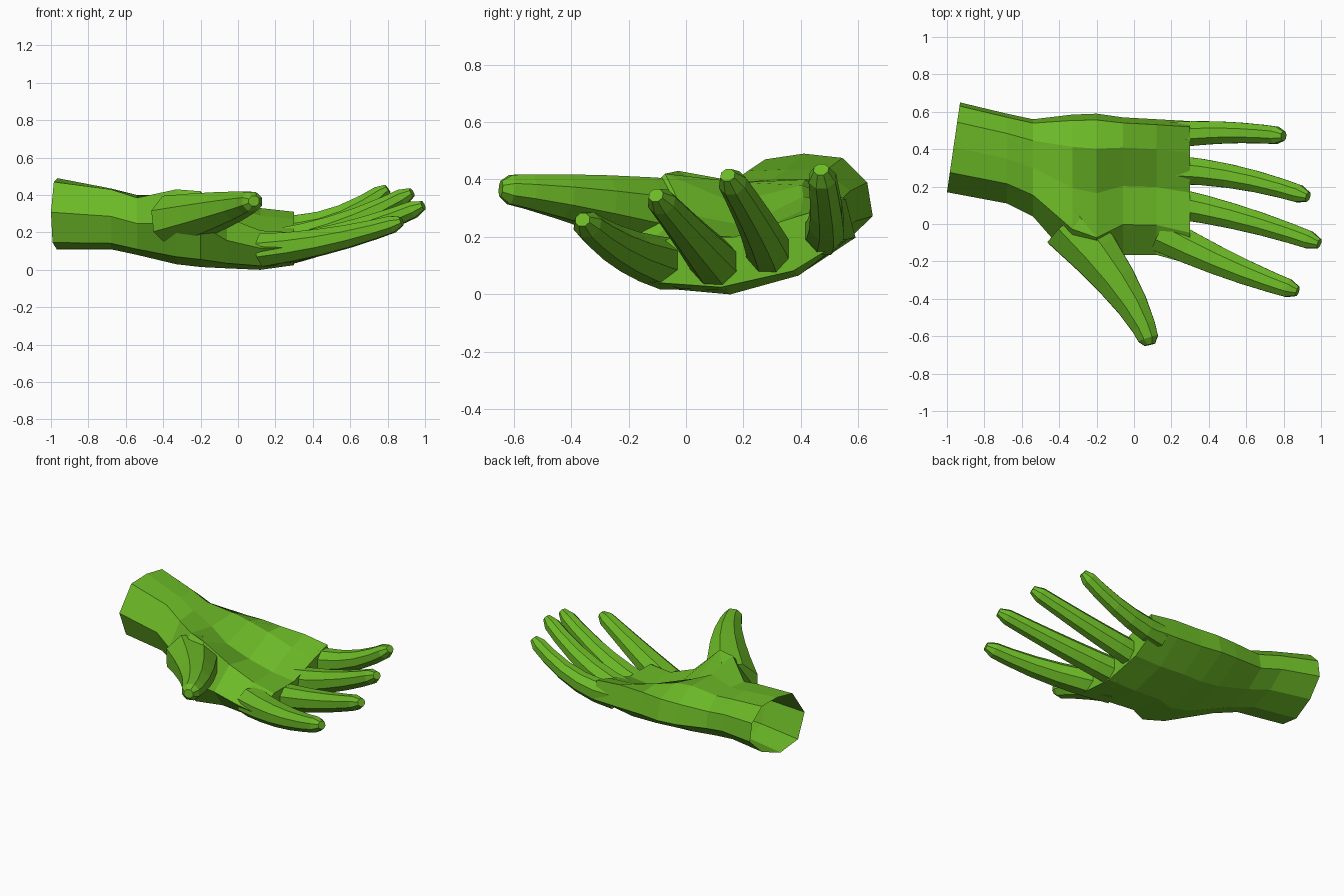
import bpy, bmesh, math
from mathutils import Vector

if "Cube" in bpy.data.objects:
    bpy.data.objects.remove(bpy.data.objects["Cube"])

green = bpy.data.materials.new("green")
green.diffuse_color = (0.15, 0.49, 0.02, 1)
green.use_nodes = True
green.node_tree.nodes["Principled BSDF"].inputs["Base Color"].default_value = green.diffuse_color


def loft(name, rings):
    """Skin a list of equal-length point rings and cap both ends."""
    bm = bmesh.new()
    vs = [[bm.verts.new(p) for p in r] for r in rings]
    n = len(vs[0])
    for a, b in zip(vs, vs[1:]):
        for i in range(n):
            j = (i + 1) % n
            bm.faces.new((a[i], a[j], b[j], b[i]))
    bm.faces.new(vs[0])
    bm.faces.new(vs[-1])
    bmesh.ops.recalc_face_normals(bm, faces=bm.faces)
    me = bpy.data.meshes.new(name)
    bm.to_mesh(me)
    bm.free()
    me.materials.append(green)
    ob = bpy.data.objects.new(name, me)
    bpy.context.collection.objects.link(ob)
    return ob


def mix(a, b, t):
    return a + (b - a) * t


def digit(name, base, bend, tip, width, height, power=1.0, end=0.046, sides=8):
    """Tapered finger swept along a bent path, with a blunt tip."""
    a, b, c = Vector(base), Vector(bend), Vector(tip)
    rings = []
    for t in (0, 0.2, 0.4, 0.6, 0.8, 0.93, 1):
        p = mix(mix(a, b, t), mix(b, c, t), t)
        d = mix(b - a, c - b, t).normalized()
        side = d.cross(Vector((0, 0, 1))).normalized()
        up = side.cross(d)
        k = 0.6 if t == 1 else 1.06
        w = k * mix(end, width, (1 - t) ** power)
        h = k * mix(end - 0.003, height, (1 - t) ** power)
        angles = [(s + 0.5) * math.tau / sides for s in range(sides)]
        rings.append([p + side * w * math.cos(g) + up * h * math.sin(g) for g in angles])
    return loft(name, rings)


def palm_ring(x, y0, y1, low, thumb, cup, heel, edge, skew=0):
    """Cupped cross-section, from thumb side over the top to the underside."""
    shape = ((0, mix(low, thumb, 0.55)), (0.22, thumb), (0.5, cup), (0.78, heel),
             (0.96, edge), (1, mix(low, edge, 0.58)), (0.77, mix(low, edge, 0.2)),
             (0.44, low), (0.12, mix(low, thumb, 0.1)))
    return [(x + skew * u, mix(y0, y1, u), z) for u, z in shape]


# wrist and palm
hand = loft("hand", [
    palm_ring(-1.00, .17, .65, .11, .47, .49, .475, .39, 0.07),
    palm_ring(-0.68, .11, .59, .11, .43, .435, .43, .36),
    palm_ring(-0.54, .04, .56, .08, .385, .40, .40, .33),
    palm_ring(-0.33, -.20, .585, .03, .43, .39, .40, .33),
    palm_ring(-0.20, -.26, .59, .015, .42, .32, .38, .33),
    palm_ring(-0.06, -.165, .57, .008, .28, .24, .34, .33),
    palm_ring(0.12, -.165, .56, 0, .21, .20, .29, .33),
    palm_ring(0.30, -.215, .55, .025, .20, .20, .27, .31),
])

# thumb and four fingers
parts = [
    digit("thumb", (-.34, .00, .26), (.03, -.42, .35), (.085, -.645, .368), .16, .14, 1.25, .052),
    digit("index_finger", (.14, -.05, .105), (.52, -.245, .143), (.875, -.36, .26), .1, .09),
    digit("middle_finger", (.22, .11, .10), (.605, .04, .178), (.99, -.105, .345), .084, .086),
    digit("ring_finger", (.22, .29, .14), (.575, .27, .217), (.93, .145, .415), .078, .084),
    digit("little_finger", (.20, .475, .215), (.50, .505, .211), (.80, .47, .435), .072, .08),
]

# fuse the digits into the palm
bpy.context.view_layer.objects.active = hand
for p in parts:
    m = hand.modifiers.new("fuse", 'BOOLEAN')
    m.operation = 'UNION'
    m.solver = 'EXACT'
    m.object = p
    bpy.ops.object.modifier_apply(modifier=m.name)
    bpy.data.objects.remove(p)

# the wrist end is open
bm = bmesh.new()
bm.from_mesh(hand.data)
cap = [f for f in bm.faces if all(v.co.x < -0.9 for v in f.verts)]
bmesh.ops.delete(bm, geom=cap, context='FACES')
bm.to_mesh(hand.data)
bm.free()
